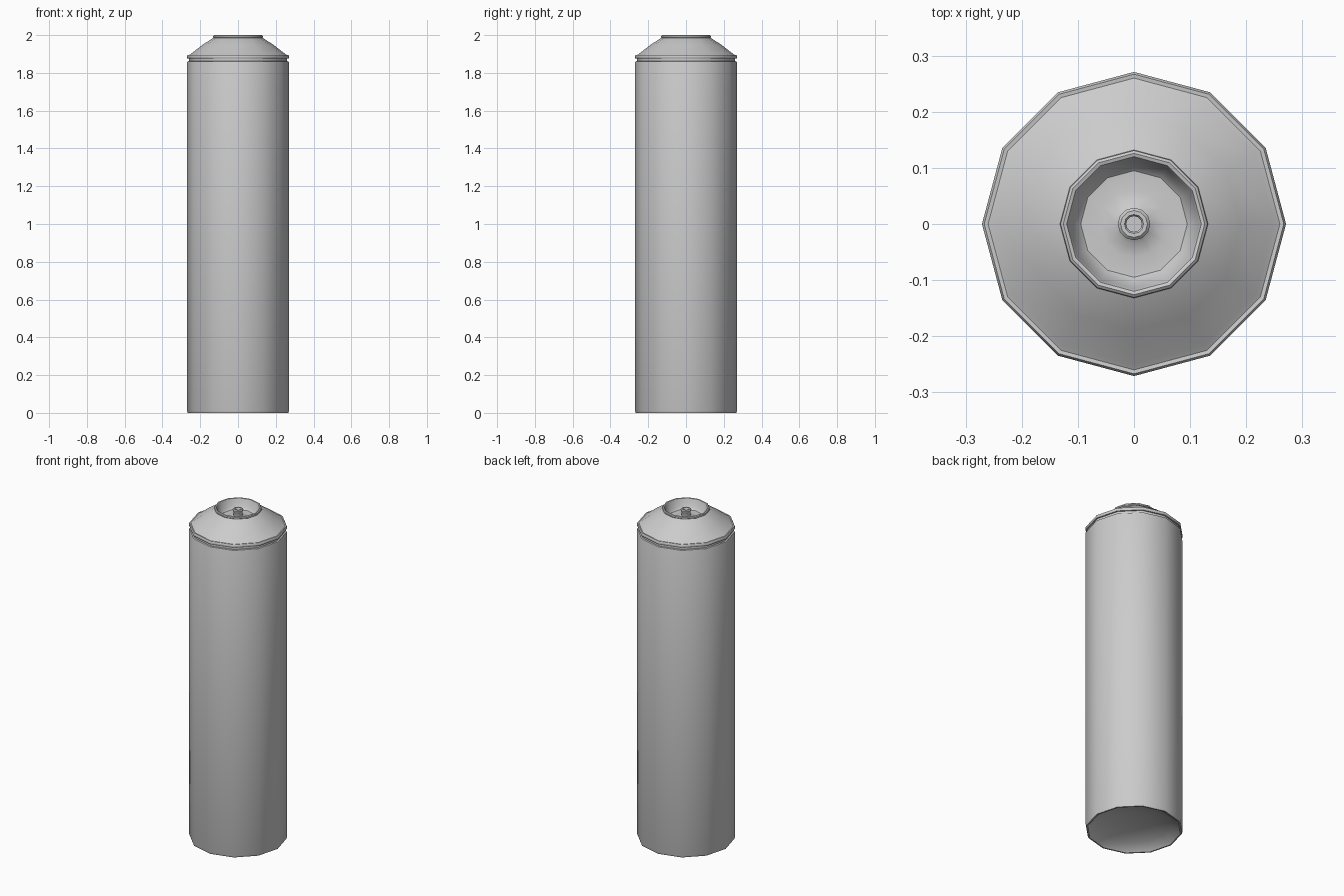
import bpy
import bmesh
from math import cos, sin, radians, tau

cube = bpy.data.objects.get("Cube")
if cube:
    bpy.data.objects.remove(cube, do_unlink=True)

SIDES = 12

metal = bpy.data.materials.new("plain grey metal")
metal.use_nodes = True
colour = (0.6, 0.6, 0.6, 1)
metal.diffuse_color = colour
metal.node_tree.nodes["Principled BSDF"].inputs["Base Color"].default_value = colour


def lathe(name, profile, angle=40):
    """Turn a (radius, height) profile around z; radius 0 closes to a point."""
    bm = bmesh.new()
    rings = []
    for r, z in profile:
        if r == 0:
            rings.append([bm.verts.new((0, 0, z))] * SIDES)
        else:
            rings.append([bm.verts.new((r * cos(tau * i / SIDES), r * sin(tau * i / SIDES), z))
                          for i in range(SIDES)])
    for low, high in zip(rings, rings[1:]):
        for i in range(SIDES):
            j = (i + 1) % SIDES
            corners = [low[i], low[j], high[j], high[i]]
            bm.faces.new(list(dict.fromkeys(corners)))
    mesh = bpy.data.meshes.new(name)
    bm.to_mesh(mesh)
    bm.free()
    mesh.materials.append(metal)
    obj = bpy.data.objects.new(name, mesh)
    bpy.context.collection.objects.link(obj)
    bpy.ops.object.select_all(action="DESELECT")
    obj.select_set(True)
    bpy.context.view_layer.objects.active = obj
    bpy.ops.object.shade_smooth_by_angle(angle=radians(angle))
    return obj


# Tall wall with a domed underside and a pinched neck
lathe("can_body", [
    (0, 0.065), (0.11, 0.055), (0.2, 0.035), (0.25, 0.008), (0.258, 0),
    (0.266, 0), (0.27, 0.012), (0.27, 1.855), (0.268, 1.86), (0.26, 1.862), (0.26, 1.88),
])

# Rolled seam and sloping shoulder
lathe("shoulder", [
    (0.26, 1.876), (0.268, 1.876), (0.271, 1.881), (0.271, 1.889),
    (0.267, 1.895), (0.26, 1.894), (0.25, 1.9), (0.19, 1.947), (0.135, 1.983), (0.128, 1.986),
])

# Rolled mouth and sunken valve cup
lathe("valve_cup", [
    (0.128, 1.984), (0.132, 1.988), (0.131, 1.996), (0.126, 2.0), (0.12, 1.998),
    (0.116, 1.99), (0.108, 1.952), (0.095, 1.94), (0.06, 1.938), (0.036, 1.945), (0.026, 1.952),
])

# Hollow valve stem
lathe("valve_stem", [
    (0.026, 1.945), (0.026, 1.975), (0.029, 1.979), (0.029, 1.985), (0.024, 1.99),
    (0.017, 1.99), (0.014, 1.986), (0.014, 1.96), (0, 1.96),
])
